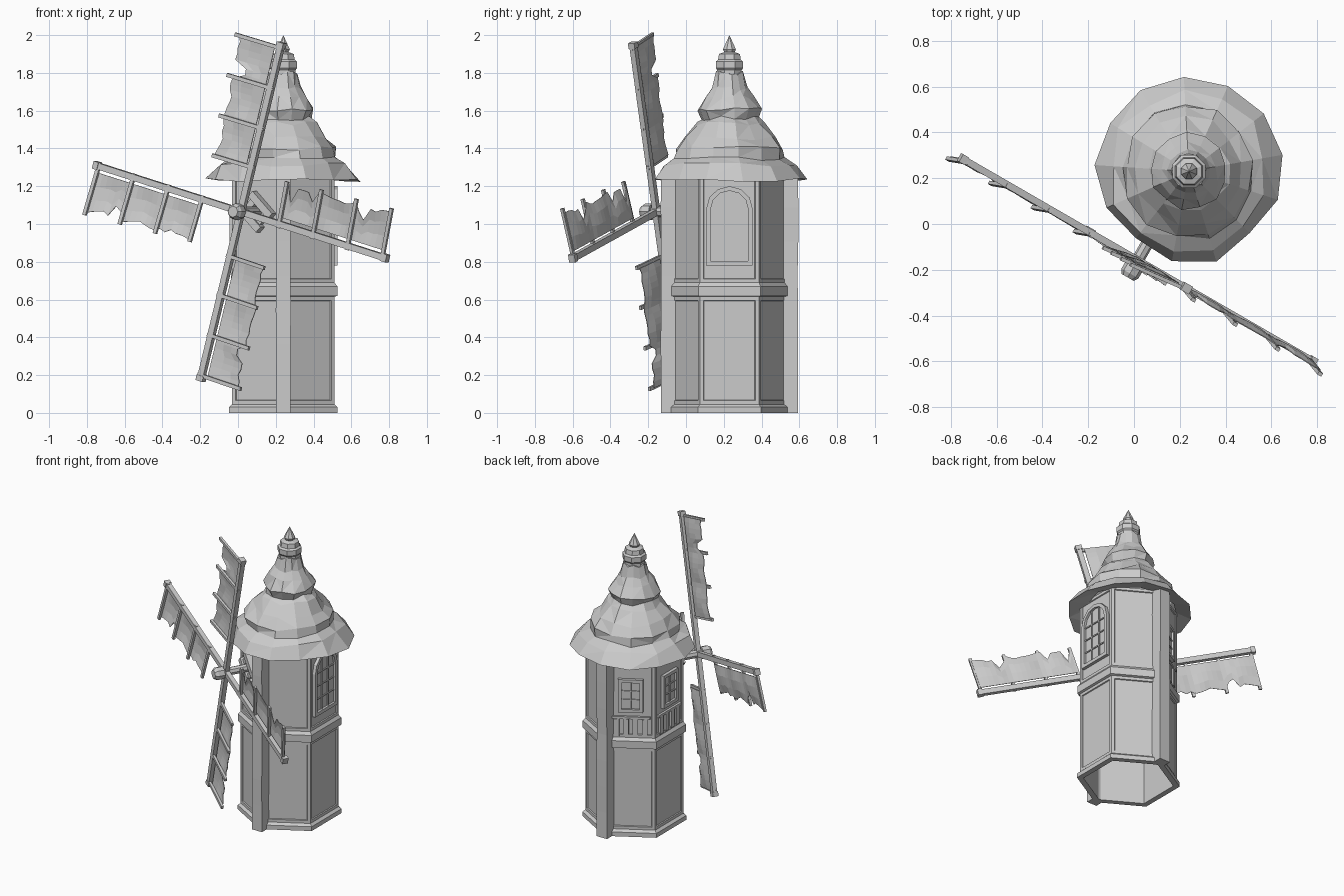
import bpy, bmesh, math, random
from mathutils import Matrix, Vector

if "Cube" in bpy.data.objects:
    bpy.data.objects.remove(bpy.data.objects["Cube"])

random.seed(4)
CX, CY = 0.24, 0.23          # tower axis
APO = 0.27                   # wall apothem
grey = bpy.data.materials.new("stone_grey")
grey.diffuse_color = (0.6, 0.6, 0.6, 1)
grey.use_nodes = True
grey.node_tree.nodes["Principled BSDF"].inputs["Base Color"].default_value = grey.diffuse_color


def finish(name, bm, normals=True):
    if normals:
        bmesh.ops.recalc_face_normals(bm, faces=bm.faces[:])
    me = bpy.data.meshes.new(name)
    bm.to_mesh(me)
    bm.free()
    me.materials.append(grey)
    ob = bpy.data.objects.new(name, me)
    bpy.context.collection.objects.link(ob)
    return ob


def frame(deg, d, z):
    """Local frame on the tower side: x along wall, y up, z outward."""
    a = math.radians(deg)
    n, t = Vector((math.cos(a), math.sin(a), 0)), Vector((-math.sin(a), math.cos(a), 0))
    m = Matrix((t, Vector((0, 0, 1)), n)).transposed().to_4x4()
    return Matrix.Translation((CX + n.x * d, CY + n.y * d, z)) @ m


def box(bm, m, c, s):
    bmesh.ops.create_cube(bm, size=1, matrix=m @ Matrix.Translation(c) @ Matrix.Diagonal((*s, 1)))


def lathe(bm, profile, n, phase=0.0, jr=0.0, jz=0.0, close=False):
    rings = []
    for r, z in profile:
        if r == 0:
            rings.append([bm.verts.new((CX, CY, z))] * n)
            continue
        ring = []
        for i in range(n):
            a = math.radians(phase) + 2 * math.pi * i / n
            rr = r * (1 + random.uniform(-jr, jr))
            ring.append(bm.verts.new((CX + rr * math.cos(a), CY + rr * math.sin(a),
                                      z + random.uniform(-jz, jz))))
        rings.append(ring)
    pairs = list(zip(rings, rings[1:])) + ([(rings[-1], rings[0])] if close else [])
    for a, b in pairs:
        for i in range(n):
            j = (i + 1) % n
            vs = list(dict.fromkeys((a[i], a[j], b[j], b[i])))
            bm.faces.new(vs)


def cyl(bm, m, r1, r2, z0, z1, n):
    bmesh.ops.create_cone(bm, cap_ends=True, segments=n, radius1=r1, radius2=r2, depth=z1 - z0,
                          matrix=m @ Matrix.Translation((0, 0, (z0 + z1) / 2)))


# Tower: hollow hexagon with base ring, middle band and sunk panels
bm = bmesh.new()
lathe(bm, [(0.29, 0), (0.332, 0), (0.332, 0.03), (0.313, 0.045), (0.313, 0.615), (0.33, 0.62),
           (0.33, 0.67), (0.313, 0.69), (0.313, 1.27), (0.29, 1.27)], 6, 30, close=True)
bmesh.ops.recalc_face_normals(bm, faces=bm.faces[:])
panels = [f for f in bm.faces if f.calc_area() > 0.1
          and f.normal.dot(f.calc_center_median() - Vector((CX, CY, 0.6))) > 0.1]
bmesh.ops.inset_individual(bm, faces=panels, thickness=0.028, depth=0)
bmesh.ops.inset_individual(bm, faces=panels, thickness=0.004, depth=-0.007)
finish("tower_wall", bm)

# Front and back posts, slightly hewn
for name, s in (("front_post", -1), ("back_post", 1)):
    bm = bmesh.new()
    rings = []
    for k in range(8):
        z = 1.27 * k / 7
        w = 0.04 + random.uniform(-0.003, 0.001)
        o = 0.365 + random.uniform(-0.005, 0)
        rings.append([bm.verts.new((CX + x, CY + s * y, z))
                      for x, y in ((-w, 0.285), (w, 0.285), (w, o), (-w, o))])
    for a, b in zip(rings, rings[1:]):
        for i in range(4):
            bm.faces.new((a[i], a[(i + 1) % 4], b[(i + 1) % 4], b[i]))
    bm.faces.new(rings[0])
    bm.faces.new(rings[-1])
    finish(name, bm)

# Lumpy thatched roof in three tiers
bm = bmesh.new()
lathe(bm, [(0.29, 1.26), (0.395, 1.235), (0.345, 1.315), (0.29, 1.345), (0.285, 1.40), (0.235, 1.455),
           (0.175, 1.53), (0.15, 1.56), (0.165, 1.605), (0.125, 1.67), (0.092, 1.72),
           (0.075, 1.80), (0, 1.80)], 13, 10, 0.06, 0.012)
bmesh.ops.triangulate(bm, faces=[f for f in bm.faces if random.random() < 0.5])
finish("thatch_roof", bm)

# Finial rings and spike
bm = bmesh.new()
lathe(bm, [(0, 1.78), (0.07, 1.78), (0.07, 1.815), (0.078, 1.825), (0.078, 1.86), (0.065, 1.87),
           (0.06, 1.90), (0.03, 1.91), (0.037, 1.925), (0, 2.0)], 8, 22.5)
finish("finial", bm)


# Windows
def arch(w, h, spring, steps=6):
    """Outline with a rounded top, or a rectangle when steps is 0."""
    pts = [(-w, 0), (w, 0)]
    if not steps:
        return pts + [(w, h), (-w, h)]
    return pts + [(w * math.cos(math.pi * i / steps), spring + (h - spring) * math.sin(math.pi * i / steps))
                  for i in range(steps + 1)]


def window(name, deg, z, w, h, spring, steps, border, bars_x, bars_y):
    m = frame(deg, APO, z)
    bm = bmesh.new()
    outer = arch(w, h, spring, steps)
    inner = [(x, y + border) for x, y in arch(w - border, h - 2 * border, spring - border, steps)]
    loops = [[bm.verts.new(m @ Vector((x, y, d))) for x, y in pts] for pts, d in
             ((outer, -0.01), (outer, 0.016), (inner, 0.016), (inner, 0.0))]
    for a, b in zip(loops, loops[1:]):
        for i in range(len(a)):
            j = (i + 1) % len(a)
            bm.faces.new((a[i], a[j], b[j], b[i]))
    bm.faces.new(loops[-1])
    for x in bars_x:
        box(bm, m, (x, h / 2, 0.003), (0.008, h - 2 * border, 0.008))
    for y in bars_y:
        box(bm, m, (0, y, 0.003), (2 * (w - border), 0.008, 0.008))
    finish(name, bm)


window("arched_window", 0, 0.78, 0.123, 0.42, 0.30, 6, 0.024, (-0.035, 0.035), (0.11, 0.20, 0.29))
for name, deg in (("back_window", 120), ("left_window", 180)):
    window(name, deg, 0.87, 0.08, 0.23, 0.2, 0, 0.022, (0,), (0.085, 0.145))
    # Boards under the square windows
    bm = bmesh.new()
    m = frame(deg, APO, 0.70)
    for x in (-0.09, -0.03, 0.03, 0.09):
        box(bm, m, (x, 0.06, -0.002), (0.035, 0.12, 0.02))
    box(bm, m, (0, 0.13, 0), (0.25, 0.016, 0.02))
    finish(name + "_boards", bm)

# Axle, hub and wall bearing
AX = frame(240, 0, 1.065)
bm = bmesh.new()
cyl(bm, AX, 0.027, 0.027, 0.25, 0.48, 8)
cyl(bm, AX, 0.043, 0.043, 0.47, 0.515, 8)
cyl(bm, AX, 0.043, 0.03, 0.515, 0.535, 8)
finish("axle_and_hub", bm)
bm = bmesh.new()
tilt = AX @ Matrix.Rotation(math.radians(-45), 4, 'Z')
for s in (-1, 1):
    box(bm, tilt, (0, s * 0.05, 0.285), (0.17, 0.04, 0.05))
    box(bm, tilt, (s * 0.05, 0, 0.28), (0.035, 0.13, 0.035))
finish("axle_bearing", bm)

# Four sails: spar, cross bars and ragged cloth on the anticlockwise side
PITCH = Matrix.Rotation(0.1, 4, 'X')
BARS = ((0.90, 0.27), (0.68, 0.26), (0.46, 0.25), (0.245, 0.235))
for k in range(4):
    m = AX @ Matrix.Translation((0, 0, 0.447)) @ Matrix.Rotation(math.radians(-15.5 + 90 * k), 4, 'Z')
    bm = bmesh.new()
    box(bm, m, (0.45, 0, 0), (0.95, 0.034, 0.03))
    box(bm, m, (0.915, 0, 0), (0.03, 0.042, 0.038))
    finish(f"sail_spar_{k + 1}", bm)

    mp = m @ PITCH
    bm = bmesh.new()
    for r, w in BARS:
        box(bm, mp, (r, w / 2 - 0.01, 0.006), (0.02, w + 0.02, 0.016))
    finish(f"sail_bars_{k + 1}", bm)

    bm = bmesh.new()
    rows, n = [], 20
    for i in range(n + 1):
        r = 0.25 + 0.65 * i / n
        sag = 0.014 * abs(math.sin(math.pi * (r - 0.245) / 0.22))
        edge = 0.225 + 0.025 * (r - 0.25) / 0.65 - sag + random.uniform(-0.012, 0.008)
        if i in (14, 15) or random.random() < 0.05:
            edge -= random.uniform(0.04, 0.08)      # tear
        rows.append([bm.verts.new(mp @ Vector((r, 0.035 + (edge - 0.035) * f,
                                               -0.004 - sag * math.sin(math.pi * f))))
                     for f in (0, 0.35, 0.7, 1)])
    for a, b in zip(rows, rows[1:]):
        for j in range(3):
            bm.faces.new((a[j], b[j], b[j + 1], a[j + 1]))
    cloth = finish(f"sail_cloth_{k + 1}", bm)
    mod = cloth.modifiers.new("thickness", 'SOLIDIFY')
    mod.thickness = 0.004
